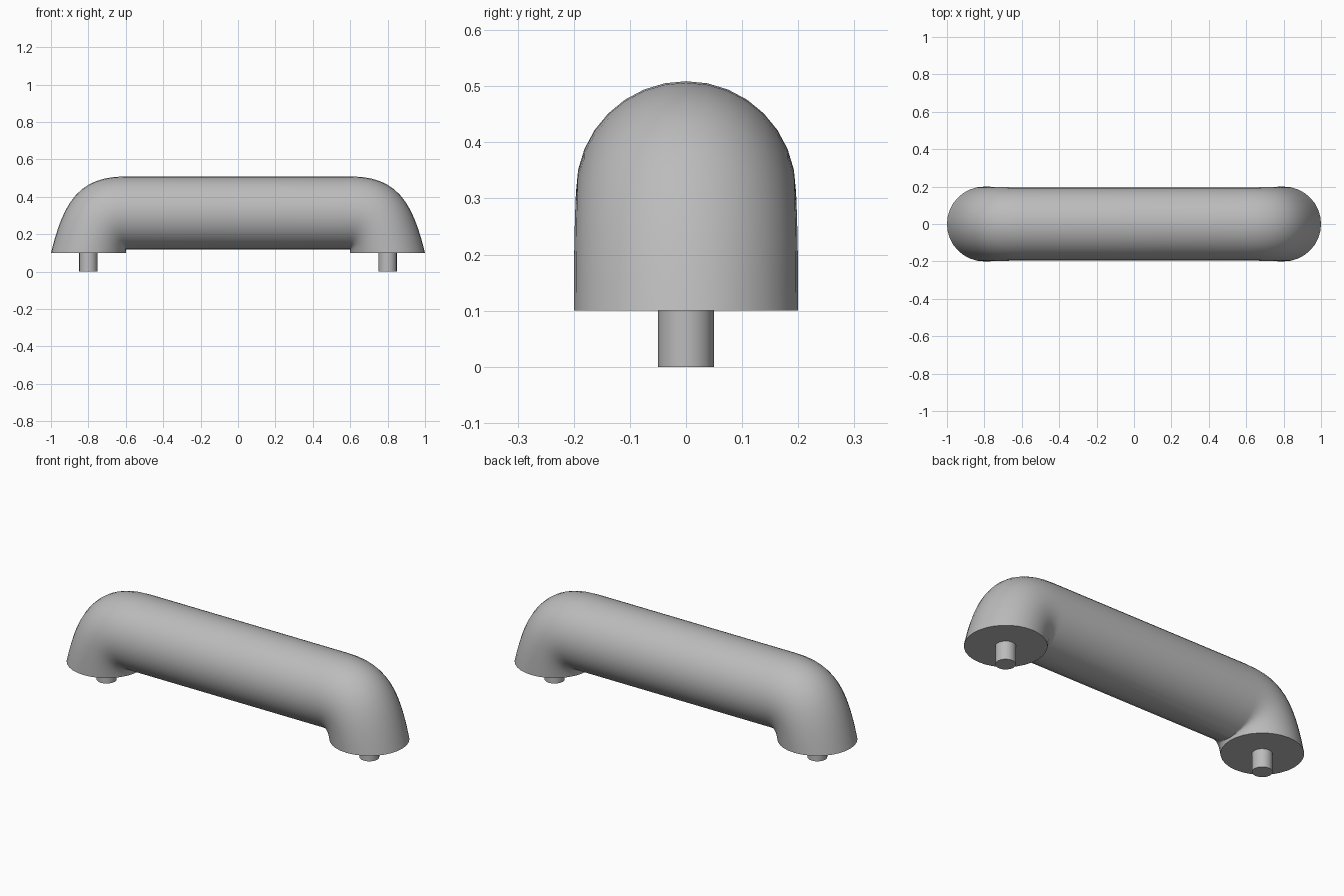
import bpy
import bmesh
from math import sin, cos, pi, radians
from mathutils import Vector

cube = bpy.data.objects.get("Cube")
if cube:
    bpy.data.objects.remove(cube, do_unlink=True)

SIDES, STEPS = 32, 12
FOOT_X, FOOT_Z, FOOT_R = 0.8, 0.1, 0.2
BAR_X, BAR_Z, BAR_R = 0.6, 0.313, 0.196

grey = bpy.data.materials.new("plain_grey")
grey.use_nodes = True
colour = (0.5, 0.5, 0.5, 1)
grey.diffuse_color = colour
grey.node_tree.nodes["Principled BSDF"].inputs["Base Color"].default_value = colour


def finish(bm, name):
    bmesh.ops.recalc_face_normals(bm, faces=bm.faces)
    mesh = bpy.data.meshes.new(name)
    bm.to_mesh(mesh)
    bm.free()
    mesh.materials.append(grey)
    obj = bpy.data.objects.new(name, mesh)
    bpy.context.collection.objects.link(obj)
    bpy.ops.object.select_all(action="DESELECT")
    obj.select_set(True)
    bpy.context.view_layer.objects.active = obj
    bpy.ops.object.shade_smooth_by_angle(angle=radians(40))
    return obj


def elbow_point(angle, t):
    """Point on the curve from the bar's end to the foot's rim."""
    start = Vector((BAR_X, BAR_R * cos(angle), BAR_Z + BAR_R * sin(angle)))
    end = Vector((FOOT_X + FOOT_R * sin(angle), FOOT_R * cos(angle), FOOT_Z))
    run, drop = end.x - start.x, start.z - end.z
    a = start + Vector((0.62 * run, 0, 0))
    b = end + Vector((-0.17 * run, 0, 0.68 * drop))
    s = 1 - t
    return s**3 * start + 3 * s * s * t * a + 3 * s * t * t * b + t**3 * end


# Handle: rings run from the right foot, along the bar, to the left foot
bm = bmesh.new()
stations = [(-1, 1 - i / STEPS) for i in range(STEPS + 1)]
stations += [(1, i / STEPS) for i in range(STEPS + 1)]
rings = []
for side, t in stations:
    ring = []
    for k in range(SIDES):
        p = elbow_point(2 * pi * k / SIDES, t)
        ring.append(bm.verts.new((side * p.x, p.y, p.z)))
    rings.append(ring)
for r0, r1 in zip(rings, rings[1:]):
    for k in range(SIDES):
        n = (k + 1) % SIDES
        bm.faces.new((r0[k], r0[n], r1[n], r1[k]))
bm.faces.new(rings[0])
bm.faces.new(rings[-1])
finish(bm, "handle")

# Mounting pegs under both feet
for side, label in ((-1, "right"), (1, "left")):
    bm = bmesh.new()
    bmesh.ops.create_cone(bm, cap_ends=True, segments=16, radius1=0.05,
                          radius2=0.05, depth=FOOT_Z)
    bmesh.ops.translate(bm, verts=bm.verts, vec=(side * FOOT_X, 0, FOOT_Z / 2))
    finish(bm, label + "_peg")
